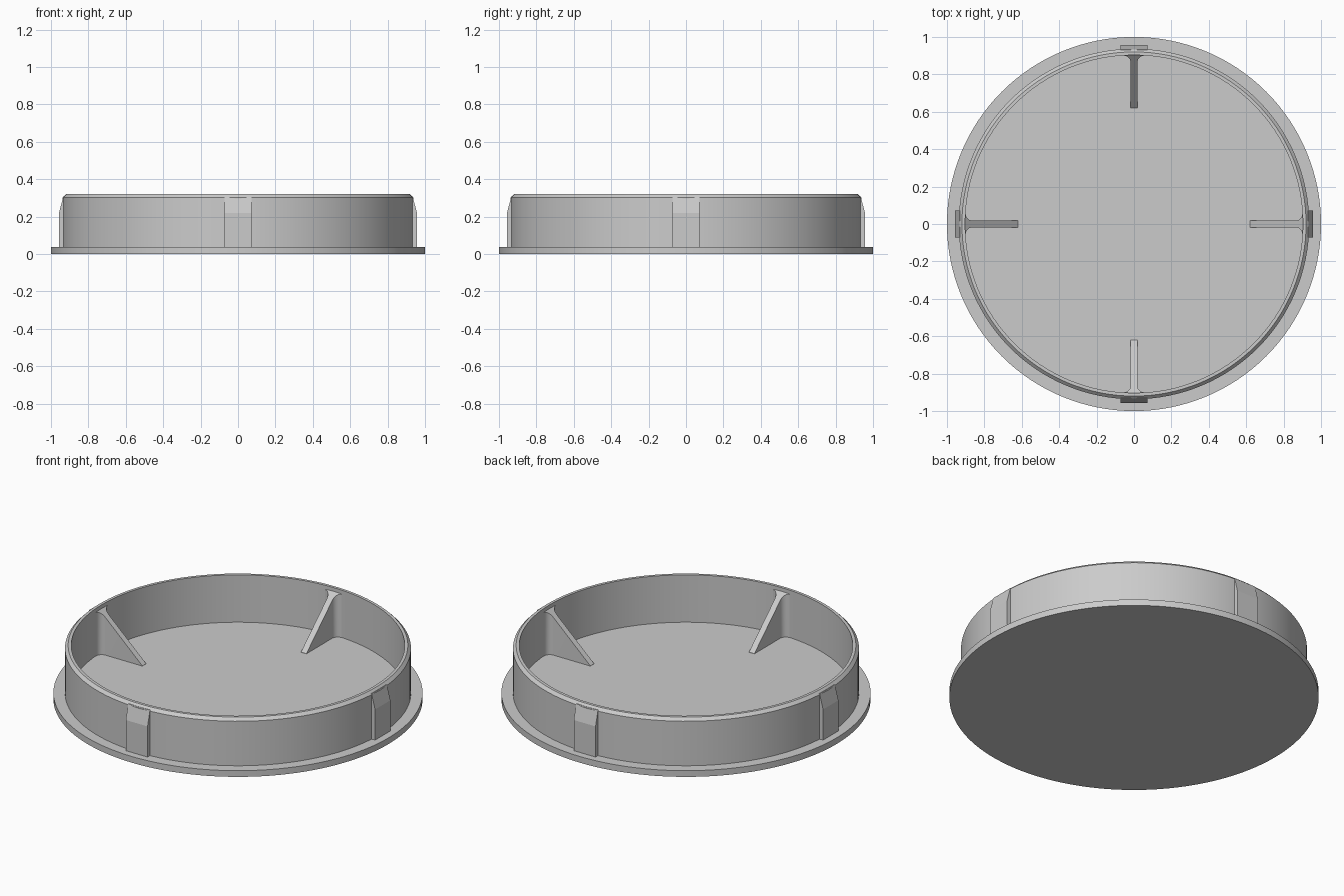
import bpy, bmesh, math
from mathutils import Matrix, Vector

cube = bpy.data.objects.get("Cube")
if cube:
    bpy.data.objects.remove(cube, do_unlink=True)

grey = bpy.data.materials.new("plain grey")
grey.use_nodes = True
COLOUR = (0.6, 0.6, 0.6, 1)
grey.diffuse_color = COLOUR
grey.node_tree.nodes["Principled BSDF"].inputs["Base Color"].default_value = COLOUR

FLOOR, TOP = 0.037, 0.32
WALL_IN, WALL_OUT = 0.903, 0.937


def finish(bm, name, angle=0):
    """Turn a bmesh into a named, coloured and smoothed object."""
    bmesh.ops.recalc_face_normals(bm, faces=bm.faces)
    mesh = bpy.data.meshes.new(name)
    bm.to_mesh(mesh)
    bm.free()
    mesh.materials.append(grey)
    obj = bpy.data.objects.new(name, mesh)
    bpy.context.collection.objects.link(obj)
    bpy.ops.object.select_all(action="DESELECT")
    obj.select_set(True)
    bpy.context.view_layer.objects.active = obj
    bpy.ops.object.shade_smooth_by_angle(angle=math.radians(angle))


def prism(points, direction):
    """Extrude a closed outline along a direction."""
    bm = bmesh.new()
    face = bm.faces.new([bm.verts.new(p) for p in points])
    top = bmesh.ops.extrude_face_region(bm, geom=[face], use_keep_orig=True)
    verts = [v for v in top["geom"] if isinstance(v, bmesh.types.BMVert)]
    bmesh.ops.translate(bm, verts=verts, vec=direction)
    return bm


# Cap: flange, chamfered wall and recessed floor turned from one profile
profile = [(0, 0), (1, 0), (1, FLOOR), (WALL_OUT, FLOOR), (WALL_OUT, 0.303),
           (0.92, TOP), (WALL_IN, TOP), (WALL_IN, FLOOR), (0, FLOOR)]
bm = bmesh.new()
verts = [bm.verts.new((r, 0, z)) for r, z in profile]
edges = [bm.edges.new(pair) for pair in zip(verts, verts[1:])]
bmesh.ops.spin(bm, geom=verts + edges, cent=(0, 0, 0), axis=(0, 0, 1),
               angle=math.tau, steps=128, use_merge=True)
bmesh.ops.remove_doubles(bm, verts=bm.verts, dist=1e-5)
finish(bm, "cap", 30)

# Rib outline: thin web flaring into the wall with rounded corners
HALF, FILLET, TIP = 0.018, 0.036, 0.62
flare = []
for i in range(7):
    a = math.radians(15 * i)
    flare.append((0.9 - FILLET + FILLET * math.sin(a),
                  HALF + FILLET * (1 - math.cos(a))))
side = [(TIP, HALF)] + flare + [(0.912, HALF + FILLET)]
outline = [(r, w, FLOOR) for r, w in side] + [(r, -w, FLOOR) for r, w in reversed(side)]
slope = Vector((-(0.297 - FLOOR), 0, WALL_IN - TIP))

# Clip outline: upright block with a sloping shoulder
HALF_CLIP = 0.072
clip = [(0.915, FLOOR), (0.957, FLOOR), (0.957, 0.22), (0.934, 0.308), (0.915, 0.308)]

for i, place in enumerate(("left", "back", "right", "front")):
    turn = Matrix.Rotation(i * math.pi / 2, 4, "Z")

    bm = prism(outline, (0, 0, TOP - FLOOR))
    cut = bmesh.ops.bisect_plane(bm, geom=bm.verts[:] + bm.edges[:] + bm.faces[:],
                                 plane_co=(TIP, 0, FLOOR + 0.001), plane_no=slope,
                                 clear_outer=True)
    bmesh.ops.contextual_create(
        bm, geom=[e for e in cut["geom_cut"] if isinstance(e, bmesh.types.BMEdge)])
    bm.transform(turn)
    finish(bm, place + "_rib", 30)

    bm = prism([(r, -HALF_CLIP, z) for r, z in clip], (0, 2 * HALF_CLIP, 0))
    bm.transform(turn)
    finish(bm, place + "_clip")
